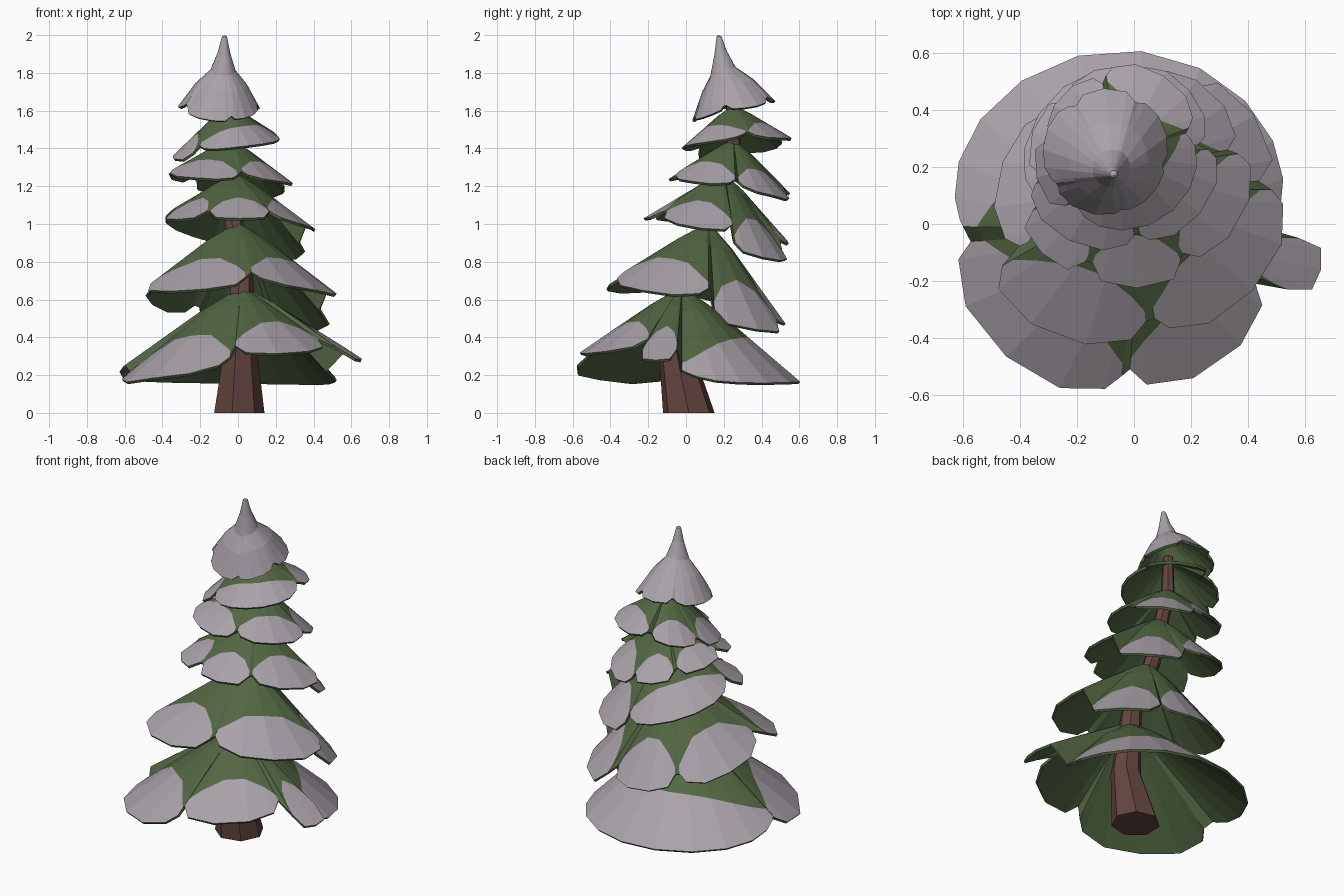
import bpy, math

if "Cube" in bpy.data.objects:
    bpy.data.objects.remove(bpy.data.objects["Cube"])


def material(name, rgb):
    m = bpy.data.materials.new(name)
    m.diffuse_color = (*rgb, 1)
    m.use_nodes = True
    m.node_tree.nodes["Principled BSDF"].inputs["Base Color"].default_value = m.diffuse_color
    return m


SNOW = material("snow", (0.40, 0.36, 0.40))
GREEN = material("needles", (0.085, 0.135, 0.055))
BARK = material("bark", (0.13, 0.06, 0.05))


def make_object(name, verts, faces, mats):
    me = bpy.data.meshes.new(name)
    me.from_pydata(verts, [], faces)
    for m in mats:
        me.materials.append(m)
    ob = bpy.data.objects.new(name, me)
    bpy.context.collection.objects.link(ob)
    return ob


def drop_at(profile, t):
    for (t0, d0), (t1, d1) in zip(profile, profile[1:]):
        if t <= t1:
            return d0 + (d1 - d0) * (t - t0) / (t1 - t0)
    return 1.0


def skirt(name, apex, lobes, centre=None, profile=((0, 0), (.3, .26), (1, 1)),
          inner=(.3,), notch=.14, all_snow=False):
    """Lobed cone. Lobe = (start angle, end angle, start r, end r, start z, end z)."""
    ax, ay, az = apex
    cx, cy = centre or (ax, ay)
    cols = []
    for k, (a0, a1, r0, r1, z0, z1) in enumerate(lobes):
        n = max(4, round((a1 - a0) / 13))
        for i in range(n + 1):
            u = math.sin(math.pi / 2 * (2 * i / n - 1))
            f = (u + 1) / 2
            a = math.radians(a0 + (a1 - a0) * f)
            r, z = r0 + (r1 - r0) * f, z0 + (z1 - z0) * f
            s = 1 - notch * abs(u) ** 6
            snow_line = s * (.86 if all_snow else .56 + .36 * abs(u) ** 4)
            dx, dy = cx + r * math.cos(a) - ax, cy + r * math.sin(a) - ay
            cols.append((k, [(ax + dx * t, ay + dy * t,
                              az + (z - az) * drop_at(profile, t))
                             for t in (*inner, snow_line, s)]))
    rows = len(inner) + 2
    # even out the upper rows around the cone so lobes only part near the rim
    count = len(cols)
    for m in range(len(inner)):
        zs = [c[1][m][2] for c in cols]
        for i in range(count):
            x, y, _ = cols[i][1][m]
            z = sum(zs[(i + d) % count] for d in (-2, -1, 0, 1, 2)) / 5
            cols[i][1][m] = (x, y, z)
    verts = [apex] + [p for _, c in cols for p in c]
    faces, snow = [], []
    for i in range(count):
        j = (i + 1) % count
        same = cols[i][0] == cols[j][0]
        p, q = 1 + i * rows, 1 + j * rows
        faces.append((0, p, q))
        snow.append(all_snow)
        for m in range(rows - 1):
            faces.append((p + m, p + m + 1, q + m + 1, q + m))
            snow.append(all_snow or (same and m == rows - 2))
    ob = make_object(name, verts, faces, (SNOW, GREEN))
    for poly, white in zip(ob.data.polygons, snow):
        poly.material_index = 0 if white else 1
    # green underside and edge
    mod = ob.modifiers.new("thickness", 'SOLIDIFY')
    mod.thickness, mod.offset = .015, -1
    mod.material_offset = mod.material_offset_rim = 1
    return ob


# leaning seven-sided trunk
path = [(0, .015, 0, .14), (.01, -.06, .36, .088), (.02, 0, .72, .06),
        (-.02, .13, 1.0, .05), (-.04, .25, 1.42, .04), (-.05, .24, 1.66, .03)]
N = 7
tv = [(x + r * math.cos(2 * math.pi * i / N), y + r * math.sin(2 * math.pi * i / N), z)
      for x, y, z, r in path for i in range(N)]
tf = [(k * N + i, k * N + (i + 1) % N, (k + 1) * N + (i + 1) % N, (k + 1) * N + i)
      for k in range(len(path) - 1) for i in range(N)]
tf += [tuple(reversed(range(N))), tuple(range(len(tv) - N, len(tv)))]
make_object("trunk", tv, tf, (BARK,))

# branch tiers, bottom to top
skirt("branch_tier_1", (.02, -.02, .67), [
    (0, 179, .53, .72, .15, .18),
    (184, 263, .69, .60, .14, .23),
    (266, 335, .57, .52, .30, .34),
    (338, 357, .65, .65, .28, .28)])
skirt("branch_tier_2", (0, .12, 1.01), [
    (4, 60, .51, .48, .47, .41),
    (63, 126, .41, .41, .46, .49),
    (130, 206, .42, .52, .50, .66),
    (210, 275, .62, .54, .63, .67),
    (279, 360, .53, .56, .70, .60)])
skirt("branch_tier_3", (-.01, .2, 1.27), [
    (10, 76, .40, .37, .84, .79),
    (80, 200, .35, .39, .86, 1.06),
    (204, 244, .44, .43, 1.02, 1.03),
    (248, 298, .42, .43, 1.03, 1.03),
    (301, 367, .41, .44, 1.03, .95)])
skirt("branch_tier_4", (-.04, .25, 1.45), [
    (6, 80, .31, .33, 1.19, 1.11),
    (84, 134, .31, .30, 1.15, 1.19),
    (138, 196, .31, .34, 1.22, 1.27),
    (200, 278, .38, .34, 1.26, 1.23),
    (282, 362, .34, .35, 1.25, 1.20)])
skirt("branch_tier_5", (-.05, .25, 1.63), [
    (20, 100, .30, .32, 1.46, 1.45),
    (104, 166, .29, .28, 1.43, 1.37),
    (170, 224, .30, .31, 1.36, 1.33),
    (229, 376, .27, .28, 1.38, 1.46)])

# snow-covered pointed top
skirt("snowy_top", (-.07, .17, 2.0), [
    (-8, 58, .22, .23, 1.60, 1.64),
    (62, 120, .23, .22, 1.65, 1.65),
    (124, 210, .22, .22, 1.64, 1.61),
    (214, 285, .22, .22, 1.58, 1.53),
    (288, 348, .22, .22, 1.54, 1.60)],
    centre=(-.10, .25), inner=(.06, .15, .3, .62), notch=.08, all_snow=True,
    profile=((0, 0), (.06, .02), (.15, .24), (.3, .48), (.62, .67), (1, 1)))
